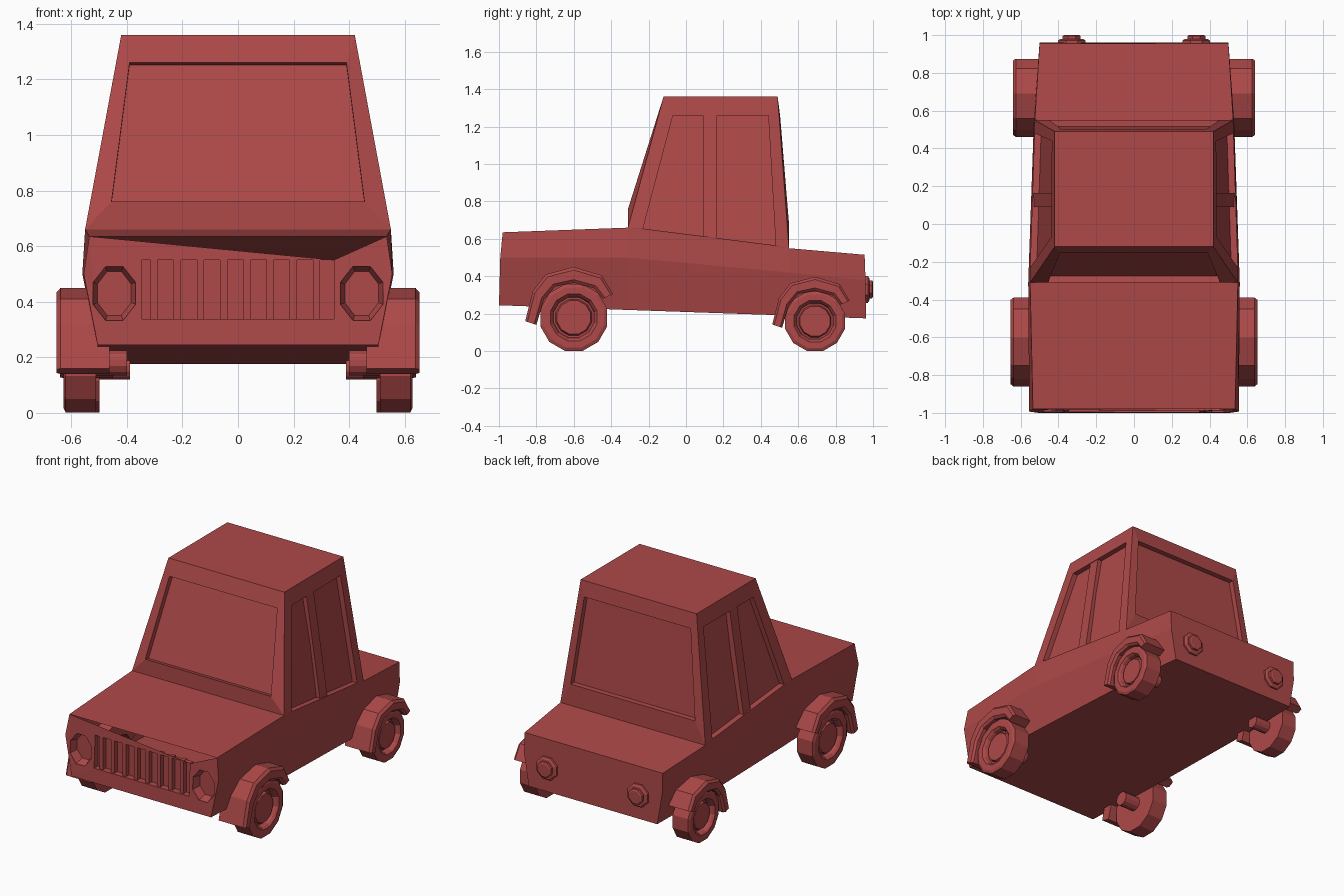
import bpy, bmesh
from math import sin, cos, pi

if "Cube" in bpy.data.objects:
    bpy.data.objects.remove(bpy.data.objects["Cube"])

paint = bpy.data.materials.new("red_paint")
paint.diffuse_color = (0.42, 0.065, 0.065, 1)
paint.use_nodes = True
paint.node_tree.nodes["Principled BSDF"].inputs["Base Color"].default_value = paint.diffuse_color


def make(name, verts, faces, mirror=False):
    me = bpy.data.meshes.new(name)
    me.from_pydata(verts, [], faces)
    bm = bmesh.new()
    bm.from_mesh(me)
    bmesh.ops.remove_doubles(bm, verts=bm.verts, dist=1e-5)
    bmesh.ops.recalc_face_normals(bm, faces=bm.faces)
    bm.to_mesh(me)
    bm.free()
    me.materials.append(paint)
    ob = bpy.data.objects.new(name, me)
    bpy.context.collection.objects.link(ob)
    if mirror:
        m = ob.modifiers.new("mirror", "MIRROR")
        m.use_mirror_merge = False
    return ob


def loft(name, rings, mirror=False):
    n = len(rings[0])
    verts = [p for r in rings for p in r]
    faces = [(k * n + i, k * n + (i + 1) % n, (k + 1) * n + (i + 1) % n, (k + 1) * n + i)
             for k in range(len(rings) - 1) for i in range(n)]
    faces += [tuple(range(n)), tuple(range((len(rings) - 1) * n, len(rings) * n))]
    return make(name, verts, faces, mirror)


def ngon_y(cx, cz, y, rx, rz, n=8):
    return [(cx + rx * cos(2 * pi * (i + .5) / n), y, cz + rz * sin(2 * pi * (i + .5) / n))
            for i in range(n)]


def rect_y(x0, x1, z0, z1, y):
    return [(x0, y, z0), (x1, y, z0), (x1, y, z1), (x0, y, z1)]


# Lower body: sections of (y, half width, z) for bottom, middle, top
sections = [
    ((-1.0, .505, .245), (-.993, .555, .50), (-.98, .535, .635)),
    ((-.31, .505, .22), (-.31, .56, .50), (-.31, .55, .66)),
    ((.55, .49, .19), (.55, .53, .42), (.55, .525, .55)),
    ((.962, .465, .175), (.96, .50, .38), (.955, .50, .515)),
]
rings = [[(w, y, z) for y, w, z in s] + [(-w, y, z) for y, w, z in reversed(s)]
         for s in sections]
body = loft("body", rings)

# Recesses for grille and headlights
cutters = [loft("grille_cutter", [rect_y(-.345, .345, .338, .55, y) for y in (-1.1, -.955)])]
for s in (-1, 1):
    cutters.append(loft("headlight_cutter",
                        [ngon_y(s * .445, .43, -1.1, .085, .108),
                         ngon_y(s * .445, .43, -.985, .082, .105),
                         ngon_y(s * .445, .43, -.94, .066, .086)]))
for c in cutters:
    m = body.modifiers.new("recess", "BOOLEAN")
    m.operation = "DIFFERENCE"
    m.solver = "EXACT"
    m.object = c
    c.hide_render = True
    c.hide_set(True)

# Grille bars
for i in range(8):
    x = -.302 + i * .0835
    loft("grille_bar", [rect_y(x - .013, x + .013, .335, .553, y) for y in (-.985, -.945)])

# Cabin: four framed sides with recessed panes
R = 1.36
roof = [(-.42, -.12, R), (.42, -.12, R), (.42, .49, R), (-.42, .49, R)]
base = [(-.55, -.31, .66), (.55, -.31, .66), (.525, .55, .55), (-.525, .55, .55)]
right = [(.55, -.23, .655), (.527, .48, .565), (.435, .44, 1.26), (.4386, -.07, 1.26)]
left = [(-x, y, z) for x, y, z in right]
left = [left[1], left[0], left[3], left[2]]
windows = [
    ([(-.455, -.31, .76), (.455, -.31, .76), (.39, -.152, 1.26), (-.39, -.152, 1.26)], (0, .035, -.008)),
    (right, (-.035, 0, 0)),
    ([(.45, .55, .69), (-.45, .55, .69), (-.385, .503, 1.26), (.385, .503, 1.26)], (0, -.035, 0)),
    (left, (.035, 0, 0)),
]
verts, faces = roof + base, [(0, 1, 2, 3), (4, 5, 6, 7)]
for k, (win, d) in enumerate(windows):
    j = (k + 1) % 4
    outer = [4 + k, 4 + j, j, k]
    a = len(verts)
    verts = verts + win + [tuple(p + q for p, q in zip(v, d)) for v in win]
    for i in range(4):
        n = (i + 1) % 4
        faces.append((outer[i], outer[n], a + n, a + i))
        faces.append((a + i, a + n, a + 4 + n, a + 4 + i))
    faces.append((a + 4, a + 5, a + 6, a + 7))
make("cabin", verts, faces)

# Door pillars
loft("door_pillar", [[(x, .09, z), (x, .165, z), (x - .045, .165, z), (x - .045, .09, z)]
                     for x, z in ((.532, .60), (.432, 1.265))], True)

# Fender arc, as offsets from the wheel centre (y, z): outer and inner edges
arc_out = [(.21, .125), (.15, .225), (0, .27), (-.15, .23), (-.22, .14), (-.26, -.02)]
arc_in = [(.155, .10), (.11, .155), (0, .185), (-.10, .165), (-.16, .095), (-.20, -.04)]

# Wheels and fenders: name, centre y, centre z, tyre radius, x shift, fender scale
for name, cy, cz, r, dx, s in (("front", -.6, .18, .185, 0, 1), ("rear", .69, .16, .165, -.012, .88)):
    profile = [(.40, .25), (.51, .25), (.51, 1), (.62, 1), (.628, .9), (.628, .70),
               (.615, .64), (.59, .60), (.59, .54), (.61, .50)]
    loft(name + "_wheel",
         [[(x + dx, cy + r * f * cos(2 * pi * (i + .5) / 12), cz + r * f * sin(2 * pi * (i + .5) / 12))
           for i in range(12)] for x, f in profile], True)
    rings = []
    for (oy, oz), (iy, iz) in zip(arc_out, arc_in):
        cross = [(.462, 0), (.638, 0), (.653, .2), (.653, .8), (.64, 1), (.462, 1)]
        rings.append([(x + dx, cy + s * (oy + (iy - oy) * t), cz + s * (oz + (iz - oz) * t))
                      for x, t in cross])
    loft(name + "_fender", rings, True)

# Tail lights: flange with raised lens
loft("tail_light", [ngon_y(.33, .33, y, r, r) for y, r in
                    ((.94, .078), (.972, .078), (.98, .065), (.98, .052), (.995, .052), (1.0, .042))], True)
